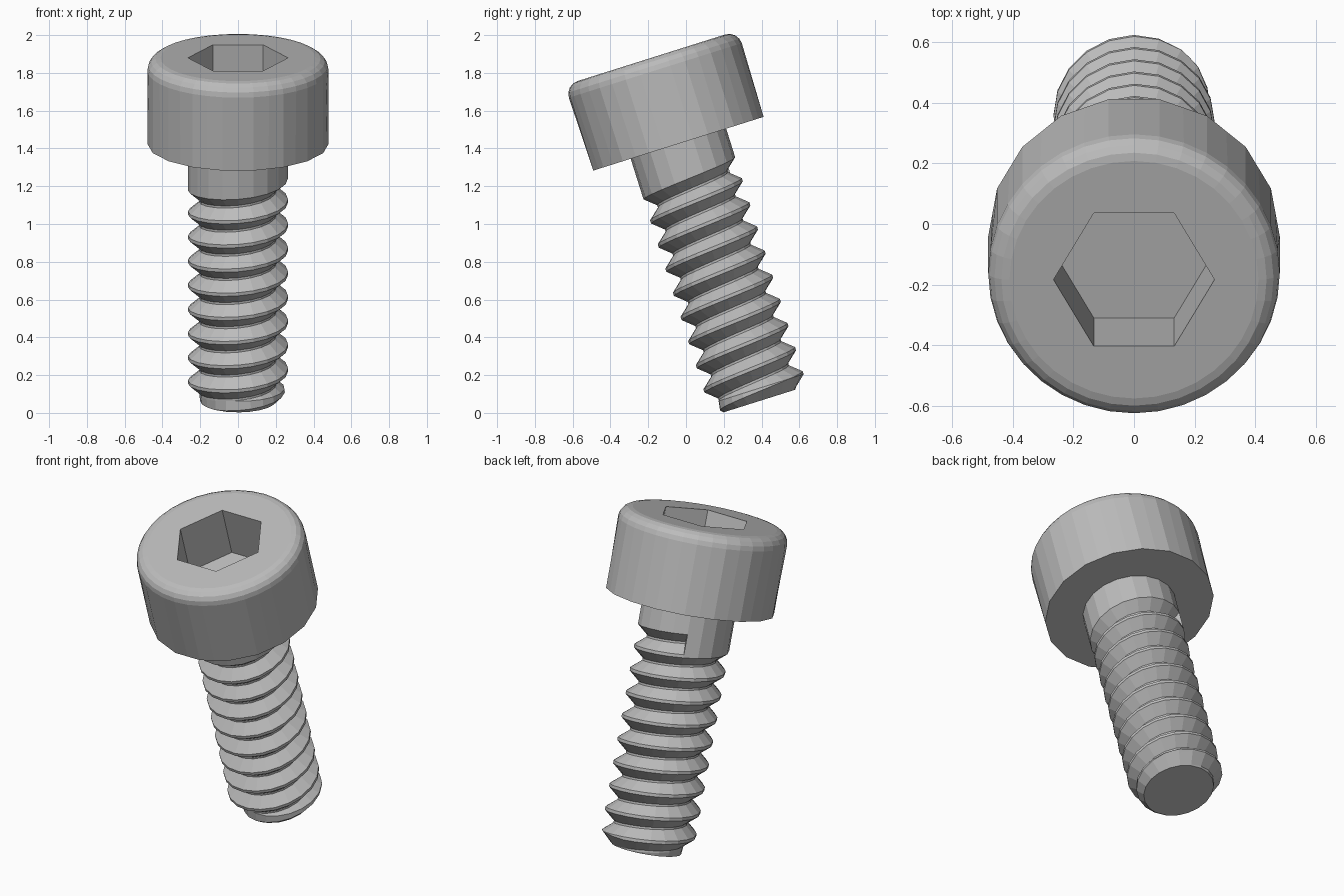
import bpy
import bmesh
from math import sin, cos, pi, radians
from mathutils import Vector

cube = bpy.data.objects.get("Cube")
if cube:
    bpy.data.objects.remove(cube, do_unlink=True)

TILT = radians(17.5)
HEAD_R, HEAD_H, ROUND = 0.48, 0.477, 0.07
HEX_R, HEX_DEPTH = 0.265, 0.31
SHANK_R, ROOT_R, TIP_R = 0.265, 0.205, 0.2
SHANK_L, PITCH = 1.428, 0.134
CHAMFER = SHANK_R - TIP_R

steel = bpy.data.materials.new("grey_steel")
steel.use_nodes = True
steel.diffuse_color = (0.5, 0.5, 0.5, 1)
steel.node_tree.nodes["Principled BSDF"].inputs["Base Color"].default_value = (0.5, 0.5, 0.5, 1)


def polar(r, angle, z):
    return Vector((r * cos(angle), r * sin(angle), z))


def finish(bm, name):
    """Turn the bmesh into a tilted, flat shaded object."""
    bmesh.ops.recalc_face_normals(bm, faces=bm.faces)
    mesh = bpy.data.meshes.new(name)
    bm.to_mesh(mesh)
    bm.free()
    mesh.materials.append(steel)
    obj = bpy.data.objects.new(name, mesh)
    bpy.context.collection.objects.link(obj)
    obj.rotation_euler.x = TILT
    obj.location = (0, -0.04, 1.425)
    return obj


def build_head(segments=36):
    bm = bmesh.new()
    angles = [2 * pi * i / segments for i in range(segments)]

    def ring(radius, z):
        return [bm.verts.new(polar(radius(i, a), a, z)) for i, a in enumerate(angles)]

    def hexagon(i, a):
        return HEX_R * cos(pi / 6) / cos(a % (pi / 3) - pi / 6)

    # Lower rim has half as many sides as the top
    rings = [ring(lambda i, a: HEAD_R * (cos(2 * pi / segments) if i % 2 else 1), 0)]
    # Rounded upper rim
    for k in range(5):
        t = k / 4 * pi / 2
        r = HEAD_R - ROUND * (1 - cos(t))
        rings.append(ring(lambda i, a: r, HEAD_H - ROUND * (1 - sin(t))))
    # Hexagonal socket
    rings.append(ring(hexagon, HEAD_H))
    rings.append(ring(hexagon, HEAD_H - HEX_DEPTH))
    for low, high in zip(rings, rings[1:]):
        for i in range(segments):
            j = (i + 1) % segments
            bm.faces.new((low[i], low[j], high[j], high[i]))
    bm.faces.new(rings[0])
    bm.faces.new(rings[-1])
    return finish(bm, "socket_head")


def build_shank(n=20, turns=11):
    bm = bmesh.new()
    start = radians(126)
    # Helical groove section: offset along the axis and radius
    section = [(-0.058, SHANK_R), (-0.006, ROOT_R), (0.006, ROOT_R), (0.058, SHANK_R)]
    rows = []
    for i in range(n * turns + 1):
        depth = 0.203 + PITCH * i / n
        angle = start - 2 * pi * i / n
        rows.append([bm.verts.new(polar(r, angle, -depth - d)) for d, r in section])
    top = [bm.verts.new(polar(SHANK_R, start - 2 * pi * i / n, 0)) for i in range(n)]

    # Plain collar above the thread, and the wall where the groove starts
    for i in range(n):
        bm.faces.new((top[i], top[(i + 1) % n], rows[i + 1][0], rows[i][0]))
    bm.faces.new(rows[0])
    # Groove flanks, root and crest
    for i in range(n * turns):
        a, b = rows[i], rows[i + 1]
        for k in range(3):
            bm.faces.new((a[k], b[k], b[k + 1], a[k + 1]))
        if i + n + 1 < len(rows):
            c, d = rows[i + n], rows[i + n + 1]
            bm.faces.new((a[3], b[3], d[0], c[0]))

    # Cut the end flat and chamfer it
    for depth, clear in ((SHANK_L - CHAMFER, False), (SHANK_L, True)):
        bmesh.ops.bisect_plane(bm, geom=bm.verts[:] + bm.edges[:] + bm.faces[:],
                               plane_co=(0, 0, -depth), plane_no=(0, 0, -1),
                               clear_outer=clear)
    for v in bm.verts:
        limit = TIP_R + SHANK_L + v.co.z
        r = v.co.xy.length
        if r > limit:
            v.co.xy *= limit / r
    rim = [e for e in bm.edges if e.is_boundary
           and all(abs(v.co.z + SHANK_L) < 0.0005 for v in e.verts)]
    bmesh.ops.edgeloop_fill(bm, edges=rim)
    return finish(bm, "threaded_shank")


build_head()
build_shank()
